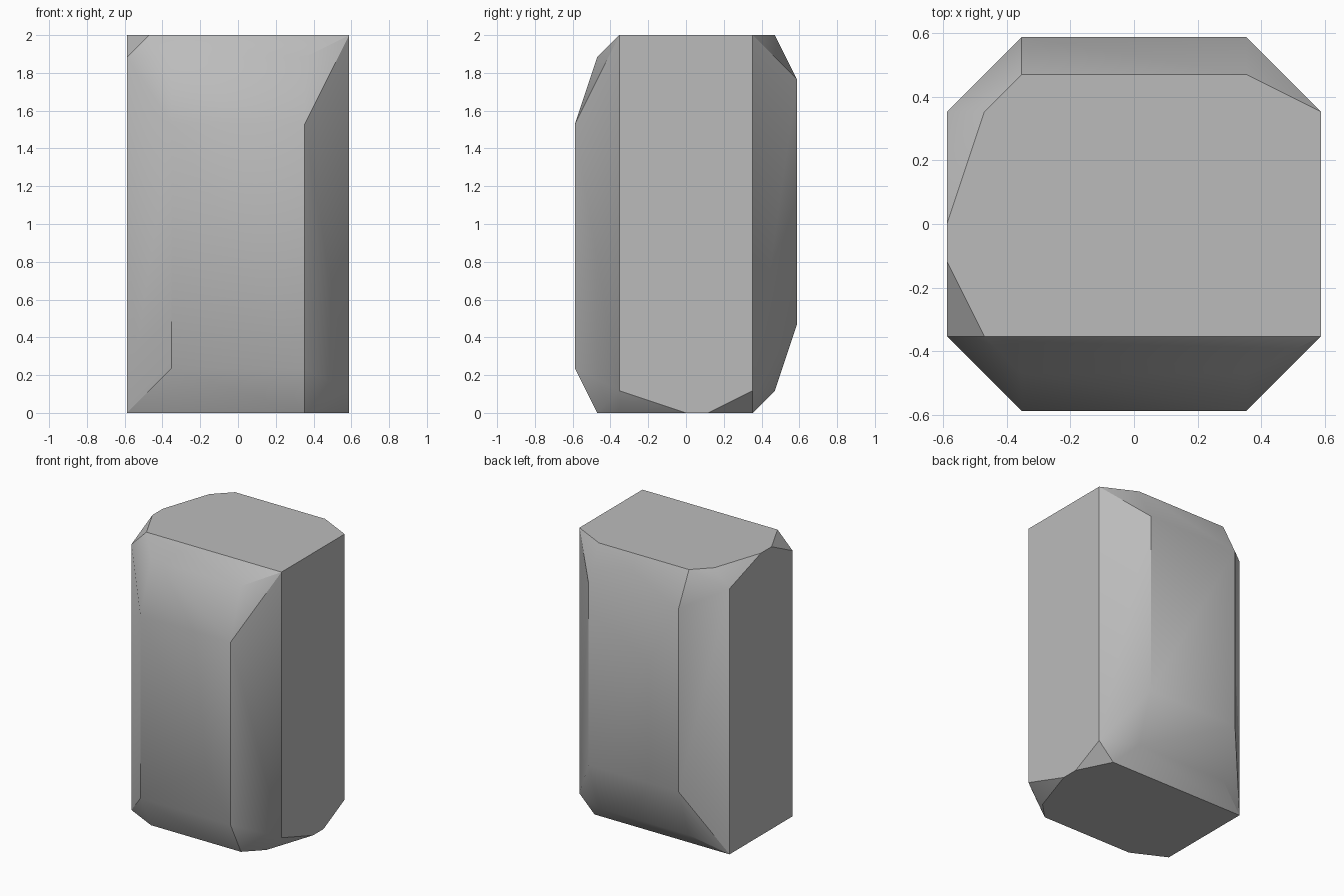
import bpy
import bmesh
import math
from mathutils import Vector

cube = bpy.data.objects.get("Cube")
if cube:
    bpy.data.objects.remove(cube, do_unlink=True)

UNIT = 2 / 17  # the block sits on a regular lattice, 17 steps tall

# Upper half corners in lattice steps: top facet, then the chipped rim
top_facet = [(-3, 4), (3, 4), (5, 3), (5, -3), (-4, -3), (-5, -1), (-5, 0), (-4, 3)]
corners = [Vector((x, y, 17)) for x, y in top_facet]
corners += [Vector((-5, y, 16)) for y in (-3, 3)]
for y, z in ((-4, 16), (-5, 13), (5, 15)):
    corners += [Vector((x, y, z)) for x in (-3, 3)]

# Lower half is the upper half inverted through the centre
corners += [Vector((0, 0, 17)) - c for c in corners]

# Faceted solid wrapped around the corners
bm = bmesh.new()
for c in corners:
    bm.verts.new(c * UNIT)
bmesh.ops.convex_hull(bm, input=bm.verts)
bmesh.ops.dissolve_limit(bm, angle_limit=math.radians(1), verts=bm.verts, edges=bm.edges)
bmesh.ops.recalc_face_normals(bm, faces=bm.faces)
mesh = bpy.data.meshes.new("stone_block")
bm.to_mesh(mesh)
bm.free()

# Plain grey stone
stone = bpy.data.materials.new("grey_stone")
stone.use_nodes = True
color = (0.5, 0.5, 0.5, 1)
stone.diffuse_color = color
stone.node_tree.nodes["Principled BSDF"].inputs["Base Color"].default_value = color
mesh.materials.append(stone)

block = bpy.data.objects.new("stone_block", mesh)
bpy.context.collection.objects.link(block)
bpy.context.view_layer.objects.active = block
block.select_set(True)
bpy.ops.object.shade_smooth_by_angle(angle=math.radians(30))
